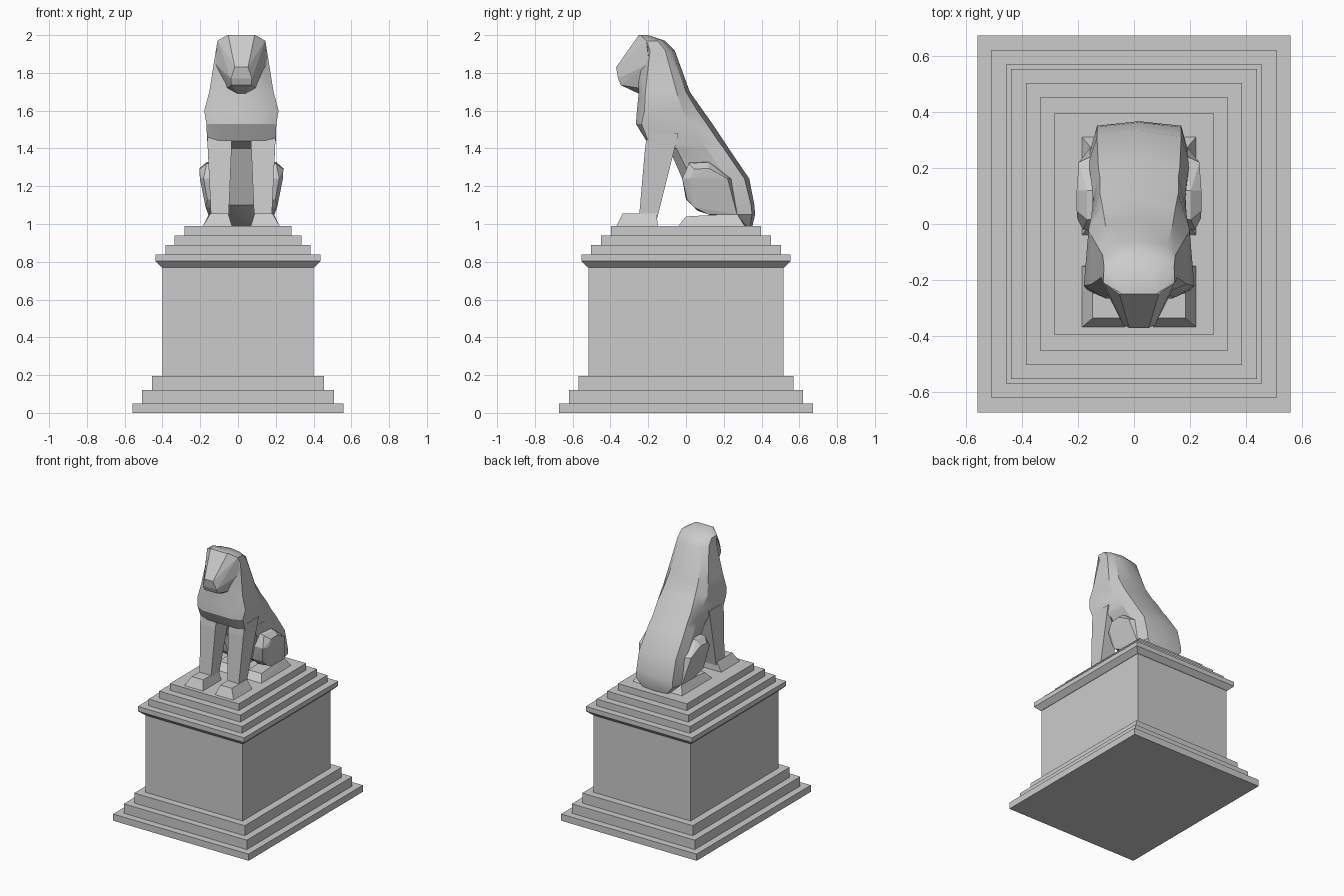
import bpy
import bmesh
from math import radians

if "Cube" in bpy.data.objects:
    bpy.data.objects.remove(bpy.data.objects["Cube"])

stone = bpy.data.materials.new("grey stone")
stone.use_nodes = True
GREY = (0.6, 0.6, 0.6, 1)
stone.diffuse_color = GREY
stone.node_tree.nodes["Principled BSDF"].inputs["Base Color"].default_value = GREY

CENTRE = 0.018  # sideways offset of the animal on its plinth


def finish(name, bm, smooth=None):
    bmesh.ops.recalc_face_normals(bm, faces=bm.faces)
    mesh = bpy.data.meshes.new(name)
    bm.to_mesh(mesh)
    bm.free()
    mesh.materials.append(stone)
    obj = bpy.data.objects.new(name, mesh)
    bpy.context.collection.objects.link(obj)
    if smooth:
        bpy.ops.object.select_all(action="DESELECT")
        obj.select_set(True)
        bpy.context.view_layer.objects.active = obj
        bpy.ops.object.shade_smooth_by_angle(angle=radians(smooth))
    return obj


def hull(name, points):
    """Faceted convex block around a few corner points."""
    bm = bmesh.new()
    for p in points:
        bm.verts.new(p)
    bmesh.ops.convex_hull(bm, input=bm.verts[:])
    loose = [v for v in bm.verts if not v.link_faces]
    bmesh.ops.delete(bm, geom=loose, context="VERTS")
    bmesh.ops.dissolve_limit(bm, angle_limit=radians(2), verts=bm.verts[:], edges=bm.edges[:])
    return finish(name, bm)


def slab(name, bottom, top, z0, z1):
    """Block between two centred rectangles given as half sizes."""
    hull(name, [(sx * h[0], sy * h[1], z) for h, z in ((bottom, z0), (top, z1))
                for sx in (-1, 1) for sy in (-1, 1)])


def pair(name, points):
    """Left and right copies of a block described on the +x side."""
    for side, s in (("left", 1), ("right", -1)):
        hull(f"{side}_{name}", [(CENTRE + s * x, y, z) for x, y, z in points])


# Pedestal: lower steps, shaft, flared cornice, upper steps
slab("base_step", (0.558, 0.672), (0.558, 0.672), 0, 0.05)
slab("second_step", (0.507, 0.62), (0.507, 0.62), 0.05, 0.12)
slab("third_step", (0.455, 0.57), (0.455, 0.57), 0.12, 0.195)
slab("shaft", (0.4, 0.517), (0.4, 0.517), 0.195, 0.77)
slab("cornice_flare", (0.403, 0.52), (0.438, 0.553), 0.77, 0.803)
slab("cornice", (0.438, 0.553), (0.438, 0.553), 0.803, 0.838)
slab("lower_plinth", (0.385, 0.502), (0.385, 0.502), 0.838, 0.888)
slab("middle_plinth", (0.335, 0.45), (0.335, 0.45), 0.888, 0.94)
slab("top_plinth", (0.284, 0.396), (0.284, 0.396), 0.94, 0.99)

# Body: stacked rings of z, (half width, y) from front to back, back centre y
RINGS = [
    (2.00, (.06, -.25), (.075, -.24), (.075, -.22), (.05, -.20), -.20),
    (1.97, (.06, -.25), (.127, -.21), (.125, -.15), (.08, -.125), -.11),
    (1.92, (.06, -.26), (.135, -.19), (.13, -.11), (.10, -.075), -.06),
    (1.70, (.09, -.25), (.17, -.215), (.165, -.05), (.12, 0), .02),
    (1.60, (.13, -.26), (.197, -.22), (.18, -.02), (.13, .06), .09),
    (1.53, (.12, -.265), (.185, -.235), (.17, .03), (.14, .11), .14),
    (1.44, (.12, -.21), (.182, -.20), (.165, .08), (.14, .17), .20),
    (1.40, (.12, -.09), (.15, -.05), (.165, .11), (.145, .20), .226),
    (1.24, (.07, -.02), (.13, .03), (.18, .22), (.15, .31), .335),
    (1.10, (.065, .04), (.13, .10), (.175, .26), (.15, .345), .362),
    (1.05, (.065, .12), (.12, .18), (.17, .27), (.15, .35), .366),
    (0.99, (.06, .29), (.09, .30), (.11, .32), (.10, .34), .352),
]
bm = bmesh.new()
loops = []
for z, *half, back in RINGS:
    ring = half + [(0, back)] + [(-x, y) for x, y in reversed(half)]
    loops.append([bm.verts.new((CENTRE + x, y, z)) for x, y in ring])
count = len(loops[0])
for upper, lower in zip(loops, loops[1:]):
    for i in range(count):
        j = (i + 1) % count
        bm.faces.new((upper[i], upper[j], lower[j], lower[i]))
bm.faces.new(loops[0])
bm.faces.new(loops[-1])
finish("body", bm, smooth=30)

# Face: wedge from the brow to the muzzle and jaw
profile = [(.07, -.25, 2.0), (.125, -.21, 1.97), (.14, -.195, 1.85),
           (.035, -.37, 1.83), (.056, -.36, 1.77), (.052, -.345, 1.735),
           (.075, -.25, 1.72), (.02, -.25, 1.69), (.06, -.15, 1.75)]
hull("face", [(CENTRE + s * x, y, z) for s in (-1, 1) for x, y, z in profile])

# Front legs and paws
pair("front_leg", [(x, y, z) for z, y0, y1, x0, x1 in
                   ((1.48, -.205, -.04, .05, .182), (1.40, -.217, -.068, .052, .178),
                    (1.02, -.25, -.155, .068, .16))
                   for x in (x0, x1) for y in (y0, y1)])
pair("front_paw", [(x, y, z) for z, y0, y1, x0, x1 in
                   ((1.055, -.335, -.155, .07, .165), (.99, -.367, -.15, .05, .203))
                   for x in (x0, x1) for y in (y0, y1)])

# Haunches: bulging thighs with a bevelled outer face
outer = [(.22, .02, 1.24), (.222, .045, 1.29), (.222, .12, 1.295), (.215, .22, 1.24),
         (.19, .04, 1.09), (.175, .12, 1.05), (.175, .27, 1.05)]
inner = [(.13, -.02, 1.24), (.15, .02, 1.325), (.15, .12, 1.33), (.15, .25, 1.24),
         (.10, 0, 1.13), (.10, .06, 1.07), (.10, .12, 1.05), (.10, .28, 1.05)]
pair("thigh", outer + [(.185, .015, 1.32), (.185, .12, 1.327), (.2, -.02, 1.24),
                       (.18, .005, 1.13)] + inner)

# Hind feet
pair("hind_foot", [(x, y, z) for x, y, z in
                   [(.05, -.04, .99), (.203, -.04, .99), (.05, .31, .99), (.203, .31, .99),
                    (.07, 0, 1.04), (.175, 0, 1.04), (.07, .27, 1.055), (.17, .27, 1.055)]])
